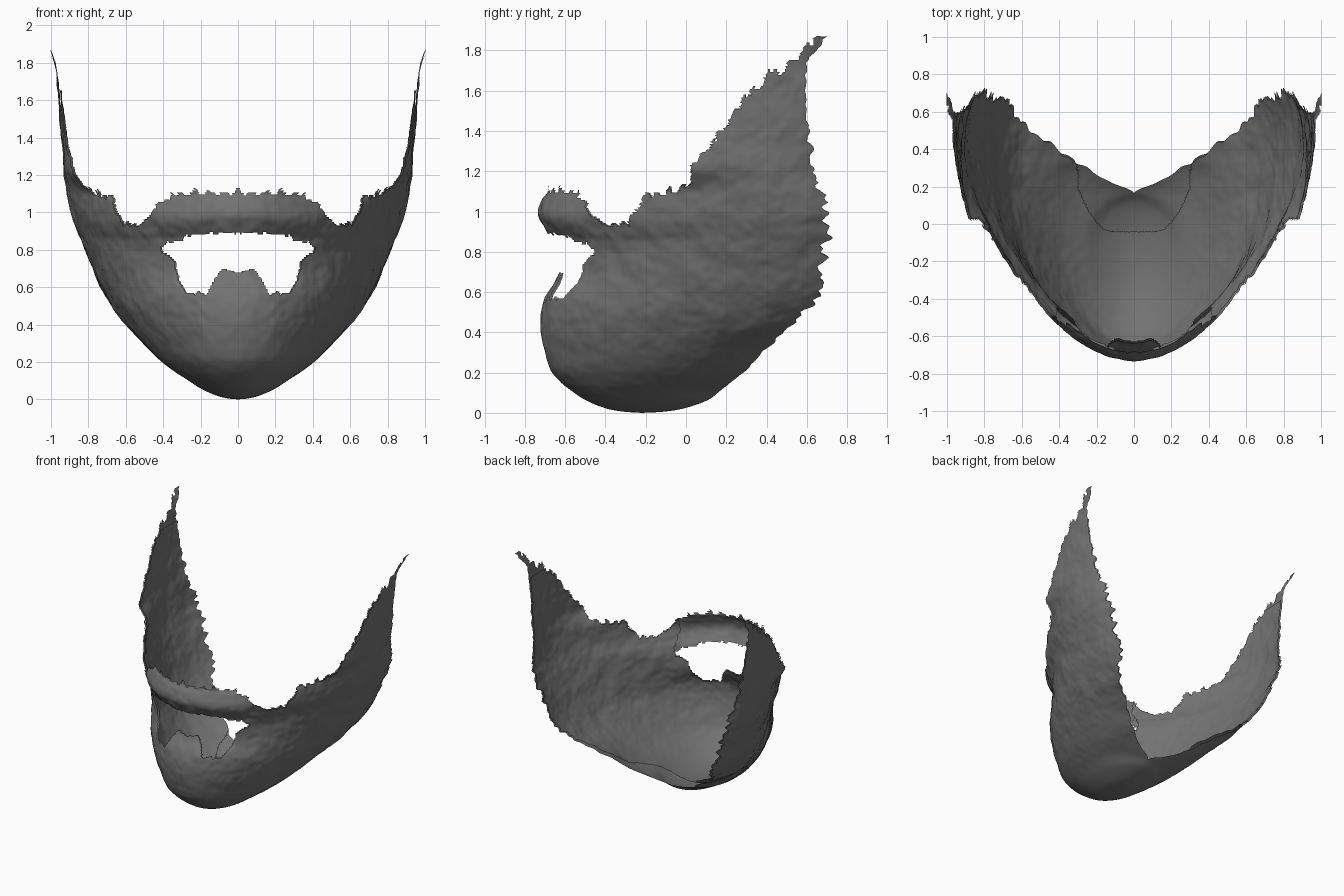
import bpy
import bmesh
from mathutils import Vector, noise

cube = bpy.data.objects.get("Cube")
if cube:
    bpy.data.objects.remove(cube, do_unlink=True)

ROWS, COLS = 200, 150
TOP = 1.87

# Half sections by height: z, front y, front handle x, rear handle x/y, rear edge x/y
SECTIONS = [
    (0, -.22, 0, 0, -.22, 0, -.22),
    (.005, -.3, .07, .07, -.12, 0, -.12),
    (.02, -.39, .15, .15, -.02, 0, -.02),
    (.06, -.49, .26, .28, .1, 0, .1),
    (.11, -.57, .34, .4, .17, 0, .17),
    (.15, -.62, .38, .47, .19, .12, .22),
    (.21, -.67, .42, .56, .2, .25, .3),
    (.3, -.7, .45, .67, .2, .37, .38),
    (.42, -.72, .48, .74, .15, .56, .52),
    (.55, -.71, .5, .82, .15, .67, .63),
    (.7, -.63, .5, .91, .15, .74, .67),
    (.85, -.65, .48, .98, .16, .8, .7),
    (.9, -.69, .47, 1.01, .16, .82, .7),
    (.98, -.735, .45, 1.05, .16, .85, .7),
    (1.06, -.72, .38, 1.09, .11, .86, .69),
    (1.1, -.69, .37, 1.1, .1, .87, .67),
    (1.2, -.66, .82, 1.03, .26, .89, .64),
    (1.3, -.65, .9, 1, .33, .91, .62),
    (1.55, -.65, .95, .99, .4, .945, .59),
    (1.75, -.65, .95, 1, .4, .965, .61),
    (1.87, -.65, .95, 1.04, .4, 1, .7),
]

# Outlines of the trimmed edges
CHEEK_TOP = [(-.33, .93), (-.28, .94), (-.24, 1.02), (-.19, 1.09), (.02, 1.12), (.03, 1.26),
             (.15, 1.34), (.16, 1.4), (.3, 1.56), (.42, 1.69), (.56, 1.77), (.62, 1.83),
             (.7, 1.9)]
MOUSTACHE_TOP = [(0, 1.11), (.35, 1.1), (.43, 1.04), (.53, .92), (.6, .94)]
MOUTH_TOP = [(0, .9), (.25, .875), (.42, .82)]
MOUTH_BOTTOM = [(0, .69), (.07, .69), (.13, .65), (.17, .56), (.25, .57),
                (.3, .61), (.34, .72), (.42, .82)]


def line(points, s):
    """Height of a polyline at s."""
    if s <= points[0][0]:
        return points[0][1]
    for (a, za), (b, zb) in zip(points, points[1:]):
        if s <= b:
            return za + (zb - za) * (s - a) / (b - a)
    return points[-1][1]


def slope(k, c):
    a, b = SECTIONS[max(k - 1, 0)], SECTIONS[min(k + 1, len(SECTIONS) - 1)]
    return (b[c] - a[c]) / (b[0] - a[0])


def section(z):
    """Smoothly blended section values at height z."""
    k = 0
    while k < len(SECTIONS) - 2 and z > SECTIONS[k + 1][0]:
        k += 1
    a, b = SECTIONS[k], SECTIONS[k + 1]
    h = b[0] - a[0]
    t = (z - a[0]) / h
    out = []
    for c in range(1, len(a)):
        d = b[c] - a[c]
        m, n = slope(k, c) * h, slope(k + 1, c) * h
        out.append(a[c] + t * (m + t * (3 * d - 2 * m - n + t * (m + n - 2 * d))))
    return out


def ragged(s, seed, size):
    return size * noise.noise(Vector((s * 38, seed, 0.5)))


def surface_point(z, u):
    yf, ax, bx, by, xh, yh = section(z)
    u *= 1 + ragged(z, 3, .03) * min(1, z * 3)
    v = 1 - u
    x = 3 * v * v * u * ax + 3 * v * u * u * bx + u ** 3 * xh
    y = v * v * (v + 3 * u) * yf + 3 * v * u * u * by + u ** 3 * yh
    return Vector((max(x, 0), y, z))


def part_at(p):
    """Which part a surface point belongs to, or None where it is trimmed away."""
    x, y, z = p
    if y < -.33:
        if z > line(MOUSTACHE_TOP, x) + ragged(x, 7, .03):
            return None
        if x < .42:
            if z > line(MOUTH_TOP, x) + ragged(x, 9, .02):
                return "moustache"
            if z > line(MOUTH_BOTTOM, x) + ragged(x, 11, .03):
                return None
    elif z > line(CHEEK_TOP, y) + ragged(y, 13, .05):
        return None
    return "beard"


def outside_lining(p):
    """The inner lining stops short of the neck edge and of the sideburn tips."""
    return p.z > 1.65 or (p.x < .31 and p.y > -.03 + 8 * max(0, p.x - .14) ** 2)


def build(name, part, depth, material):
    bm = bmesh.new()
    grid = []
    for i in range(ROWS + 1):
        z = TOP * (i / ROWS) ** 1.6
        grid.append([bm.verts.new(surface_point(z, j / COLS)) for j in range(COLS + 1)])
    for i in range(ROWS):
        for j in range(COLS):
            quad = (grid[i][j], grid[i][j + 1], grid[i + 1][j + 1], grid[i + 1][j])
            mid = sum((v.co for v in quad), Vector()) / 4
            if part_at(mid) != part or (depth and outside_lining(mid)):
                continue
            bm.faces.new(quad).smooth = True
    bmesh.ops.delete(bm, geom=[v for v in bm.verts if not v.link_faces], context='VERTS')
    bmesh.ops.remove_doubles(bm, verts=bm.verts, dist=.0002)
    bm.normal_update()
    # Soft lumps of hair, and the inward offset of the lining, deepest under the chin
    for v in bm.verts:
        on_seam = v.co.x < .001
        lump = noise.noise(v.co * 9) * .008 + noise.noise(v.co * 22) * .004
        inset = depth * (1 + 3 * max(0, 1 - v.co.z * 2))
        v.co += v.normal * (lump * min(1, v.co.z * 2) - inset)
        v.co.z = max(v.co.z, 0)
        if on_seam or v.co.x < 0:
            v.co.x = 0
    mesh = bpy.data.meshes.new(name)
    bm.to_mesh(mesh)
    bm.free()
    mesh.materials.append(material)
    obj = bpy.data.objects.new(name, mesh)
    bpy.context.collection.objects.link(obj)
    mirror = obj.modifiers.new("Mirror", 'MIRROR')
    mirror.use_clip = True


hair = bpy.data.materials.new("charcoal_hair")
hair.use_nodes = True
hair.diffuse_color = (.17, .17, .17, 1)
shader = next(n for n in hair.node_tree.nodes if n.type == 'BSDF_PRINCIPLED')
shader.inputs["Base Color"].default_value = hair.diffuse_color

build("beard_shell", "beard", 0, hair)
build("moustache", "moustache", 0, hair)
build("beard_lining", "beard", .012, hair)
